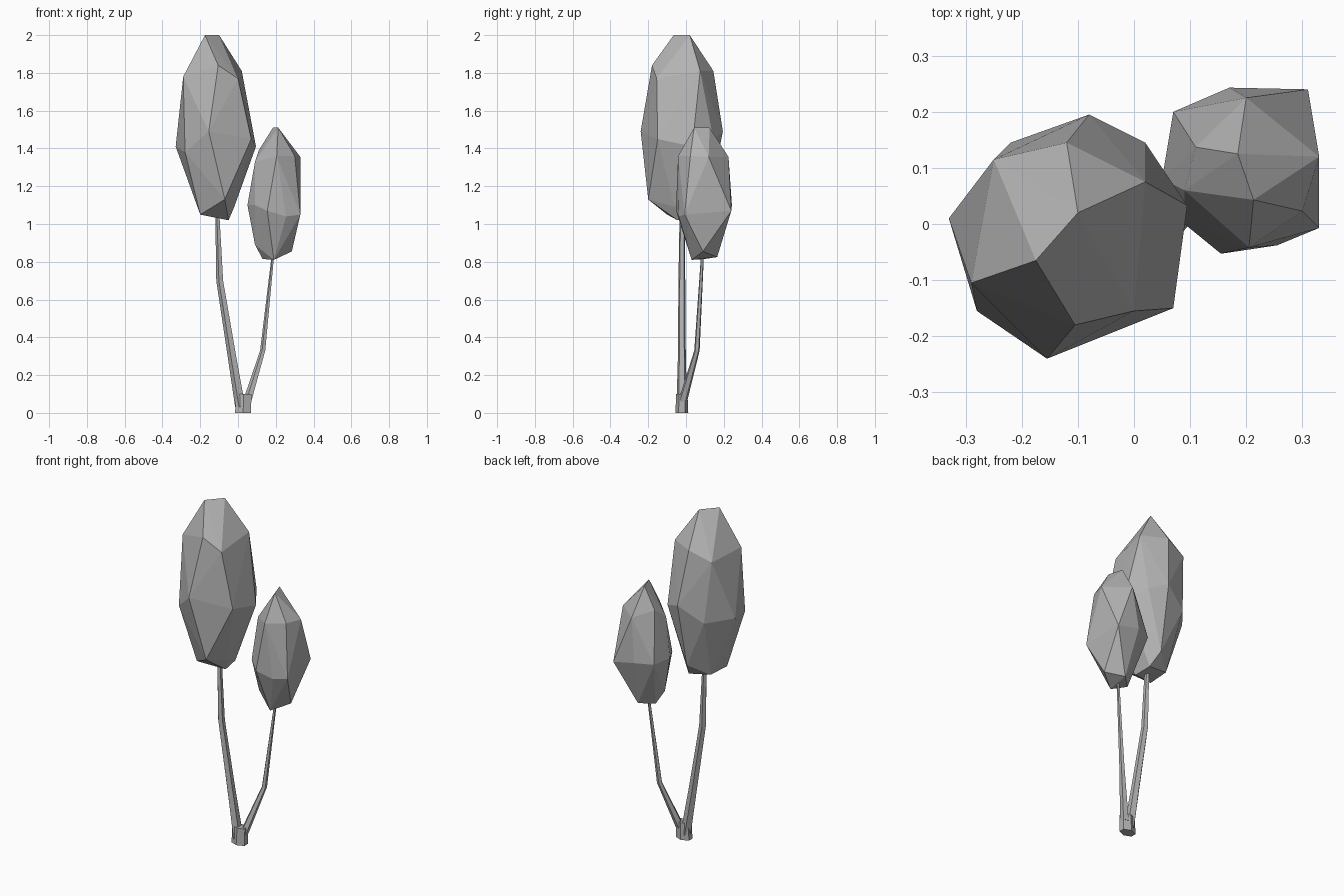
import bpy
import bmesh
import math
from mathutils import Vector

default_cube = bpy.data.objects.get("Cube")
if default_cube:
    bpy.data.objects.remove(default_cube, do_unlink=True)

# One plain grey for the whole plant
grey = bpy.data.materials.new("plain_grey")
grey.use_nodes = True
colour = (0.45, 0.45, 0.45, 1)
grey.diffuse_color = colour
grey.node_tree.nodes["Principled BSDF"].inputs["Base Color"].default_value = colour


def finish(name, bm):
    """Turn a bmesh into a flat shaded, named object."""
    bmesh.ops.recalc_face_normals(bm, faces=bm.faces)
    mesh = bpy.data.meshes.new(name)
    bm.to_mesh(mesh)
    bm.free()
    mesh.materials.append(grey)
    obj = bpy.data.objects.new(name, mesh)
    bpy.context.scene.collection.objects.link(obj)
    return obj


def crown(name, *tiers):
    """Faceted foliage: the convex skin around tiers of corner points."""
    bm = bmesh.new()
    for tier in tiers:
        for point in tier:
            bm.verts.new(point)
    hull = bmesh.ops.convex_hull(bm, input=bm.verts)
    inside = [v for v in hull["geom_interior"] if isinstance(v, bmesh.types.BMVert)]
    bmesh.ops.delete(bm, geom=inside, context="VERTS")
    return finish(name, bm)


def limb(name, sections, sides=5):
    """Tapering tube through (centre, x radius, y radius) level sections."""
    bm = bmesh.new()
    rings = []
    for centre, rx, ry in sections:
        ring = []
        for i in range(sides):
            a = math.tau * (i + 0.5) / sides
            offset = Vector((rx * math.cos(a), ry * math.sin(a), 0))
            ring.append(bm.verts.new(Vector(centre) + offset))
        rings.append(ring)
    for low, high in zip(rings, rings[1:]):
        for i in range(sides):
            j = (i + 1) % sides
            bm.faces.new((low[i], low[j], high[j], high[i]))
    bm.faces.new(rings[0][::-1])
    bm.faces.new(rings[-1])
    return finish(name, bm)


# Large crown: tip, shoulder, middle and bottom tiers
crown(
    "large_crown",
    [(-.1, .02, 2), (-.175, -.065, 2)],
    [(-.25, .115, 1.76), (-.12, .145, 1.81), (.02, .075, 1.81),
     (0, -.155, 1.77), (-.105, -.18, 1.84), (-.29, -.105, 1.78)],
    [(-.33, .01, 1.41), (-.22, .145, 1.4), (-.08, .195, 1.49), (.02, .145, 1.45),
     (.095, .033, 1.41), (.07, -.15, 1.45), (-.155, -.24, 1.49), (-.28, -.155, 1.38)],
    [(-.07, -.2, 1.13), (-.02, -.06, 1.09), (-.05, -.045, 1.02), (-.2, -.1, 1.05),
     (-.19, .04, 1.05), (-.09, .12, 1.11), (-.06, .06, 1.03)],
)

# Small crown, built the same way
crown(
    "small_crown",
    [(.185, .125, 1.51), (.213, .043, 1.51)],
    [(.11, .137, 1.39), (.2, .225, 1.355), (.33, .12, 1.355),
     (.3, .023, 1.36), (.205, -.042, 1.36), (.09, .06, 1.33)],
    [(.05, .08, 1.1), (.07, .2, 1.1), (.17, .243, 1.1), (.31, .24, 1.07),
     (.33, -.007, 1.05), (.255, -.038, 1.04), (.155, -.053, 1.07), (.09, 0, 1.1)],
    [(.09, .07, .89), (.13, .1, .815), (.19, .03, .81),
     (.2, .165, .825), (.285, .09, .855)],
)

# Trunk foot and its two branches
limb("trunk_foot", [((.027, -.022, 0), .049, .034), ((.03, -.022, .1), .047, .03)], 6)
limb("large_branch", [
    ((.015, -.022, .03), .03, .03),
    ((-.03, -.022, .3), .025, .022),
    ((-.095, -.022, .7), .02, .019),
    ((-.11, -.02, 1.1), .011, .014),
])
limb("small_branch", [
    ((.05, -.018, .06), .025, .025),
    ((.132, .058, .33), .015, .015),
    ((.187, .088, .85), .007, .008),
])
